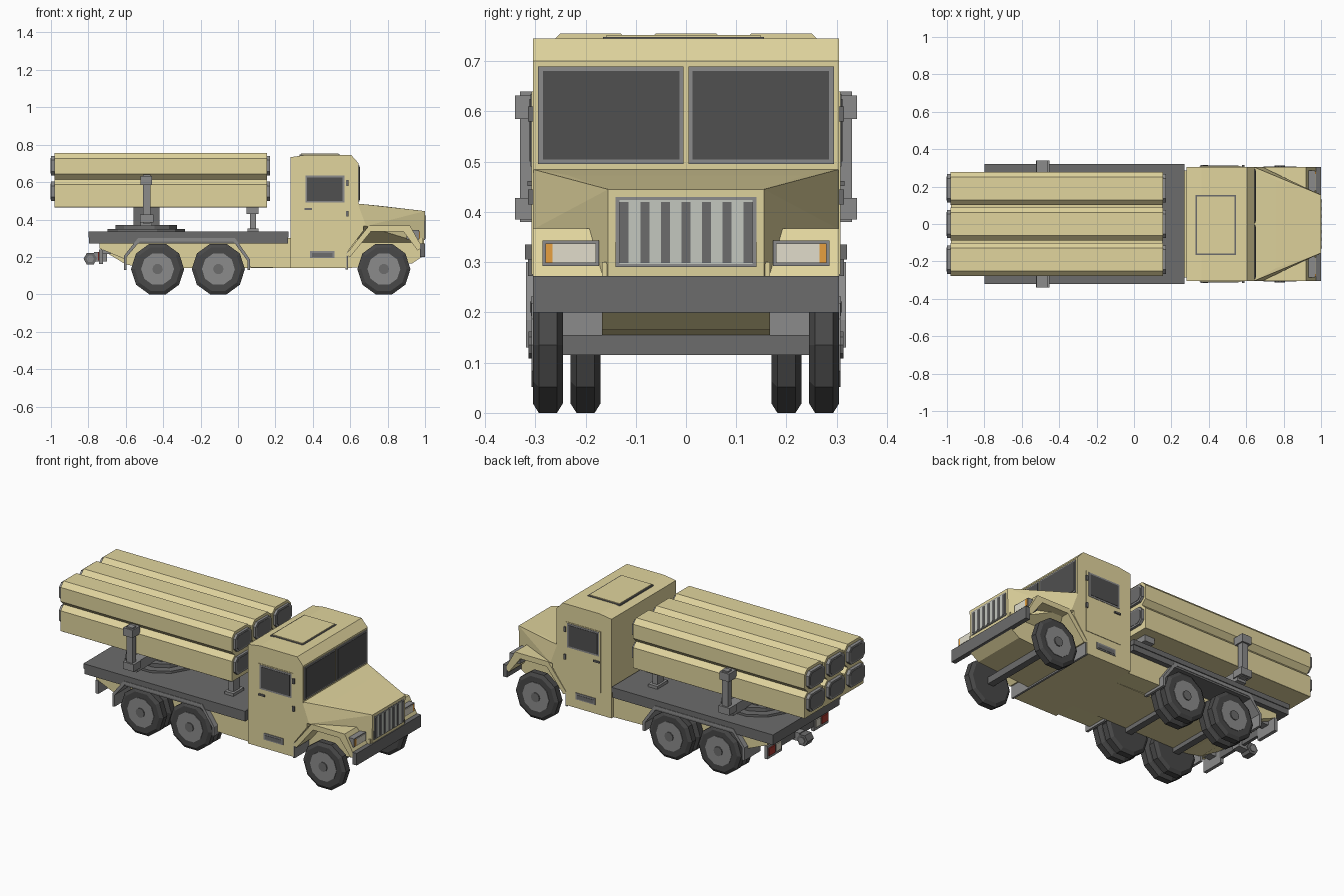
import bpy, bmesh, math
from mathutils import Vector

if "Cube" in bpy.data.objects:
    bpy.data.objects.remove(bpy.data.objects["Cube"])


def mat(name, r, g, b):
    m = bpy.data.materials.new(name)
    m.diffuse_color = (r, g, b, 1)
    m.use_nodes = True
    m.node_tree.nodes["Principled BSDF"].inputs["Base Color"].default_value = m.diffuse_color
    return m


SAND = mat("sand", .75, .66, .34)
DARK = mat("dark_grey", .15, .15, .15)
MID = mat("mid_grey", .26, .26, .26)
RUBBER = mat("rubber", .065, .065, .065)
GLASS = mat("glass", .08, .08, .08)
LENS = mat("lens", .75, .72, .6)
AMBER = mat("amber", .8, .35, .05)
RED = mat("red", .4, .04, .03)
SILVER = mat("silver", .55, .57, .52)


def finish(name, bm, m):
    bmesh.ops.recalc_face_normals(bm, faces=bm.faces)
    me = bpy.data.meshes.new(name)
    bm.to_mesh(me)
    bm.free()
    me.materials.append(m)
    ob = bpy.data.objects.new(name, me)
    bpy.context.collection.objects.link(ob)
    return ob


def prism(name, pts, axis, a, b, m):
    """Extrude a 2D profile along x (pts are y,z), y (x,z) or z (x,y) from a to b."""
    bm = bmesh.new()
    put = {'x': lambda p: (a, p[0], p[1]), 'y': lambda p: (p[0], a, p[1]),
           'z': lambda p: (p[0], p[1], a)}[axis]
    face = bm.faces.new([bm.verts.new(put(p)) for p in pts])
    ext = bmesh.ops.extrude_face_region(bm, geom=[face])
    step = Vector([b - a if axis == k else 0 for k in 'xyz'])
    bmesh.ops.translate(bm, vec=step, verts=[v for v in ext['geom'] if isinstance(v, bmesh.types.BMVert)])
    return finish(name, bm, m)


def box(name, x0, x1, y0, y1, z0, z1, m):
    return prism(name, [(x0, y0), (x1, y0), (x1, y1), (x0, y1)], 'z', z0, z1, m)


def hull(name, pts, m):
    bm = bmesh.new()
    for p in pts:
        bm.verts.new(p)
    bmesh.ops.convex_hull(bm, input=bm.verts)
    bmesh.ops.dissolve_limit(bm, angle_limit=.01, verts=bm.verts, edges=bm.edges)
    return finish(name, bm, m)


def ngon(cx, cz, r, n):
    return [(cx + r * math.sin(math.pi * (2 * i + 1) / n), cz - r * math.cos(math.pi * (2 * i + 1) / n))
            for i in range(n)]


def octagon(y, z, hy, hz, c, low=None):
    """Chamfered rectangle; low is the bottom chamfer."""
    d = c if low is None else low
    return [(y - hy + d, z - hz), (y + hy - d, z - hz), (y + hy, z - hz + d), (y + hy, z + hz - c),
            (y + hy - c, z + hz), (y - hy + c, z + hz), (y - hy, z + hz - c), (y - hy, z - hz + d)]


def tyre(name, x, y0, y1):
    """Ten-sided tyre with bevelled shoulders."""
    bm = bmesh.new()
    rings = []
    for y, r in ((y0, .122), (y0 + .012, .142), (y1 - .012, .142), (y1, .122)):
        rings.append([bm.verts.new((px, y, pz)) for px, pz in ngon(x, .135, r, 10)])
    for a, b in zip(rings, rings[1:]):
        for i in range(10):
            bm.faces.new((a[i], a[(i + 1) % 10], b[(i + 1) % 10], b[i]))
    bm.faces.new(rings[0])
    bm.faces.new(rings[-1])
    return finish(name, bm, RUBBER)


# Chassis and cargo deck
prism("chassis", [(-.74, .275), (-.74, .245), (-.6, .16), (-.5, .14), (.58, .14), (.93, .165),
                  (.99, .205), (.99, .3), (.28, .3)], 'y', -.167, .167, SAND)
box("deck_plate", -.8, .27, -.32, .32, .305, .335, DARK)
box("deck_frame", -.797, .267, -.315, .315, .272, .305, DARK)

# Cab
prism("cab", [(.28, .14), (.58, .14), (.58, .22), (.67, .34), (.67, .365), (.645, .37), (.645, .70),
              (.605, .745), (.36, .745), (.28, .733)], 'y', -.305, .305, SAND)
box("roof_hatch_rim", .33, .545, -.165, .155, .74, .748, DARK)
box("roof_hatch", .337, .538, -.158, .148, .74, .752, SAND)

# Hood with tapered shoulders
hood = []
for s in (-1, 1):
    hood += [(.64, s * .305, .485), (.76, s * .235, .473), (1, s * .155, .445), (.995, s * .155, .27),
             (.64, s * .305, .365), (.685, s * .305, .365), (.64, s * .155, .27)]
hull("hood", hood, SAND)

# Grille, bumper, front wheel liner
box("grille_frame", .99, 1.0, -.14, .14, .29, .43, MID)
box("grille_panel", .992, 1.002, -.132, .132, .296, .424, SILVER)
for i in range(7):
    y = (i - 3) * .041
    box("grille_slot", .995, 1.004, y - .009, y + .009, .298, .42, DARK)
box("front_bumper", .972, 1.0, -.305, .305, .2, .272, DARK)
box("front_wheel_liner", .575, .587, -.303, .303, .132, .235, MID)


def side_box(name, s, x0, x1, y0, y1, z0, z1, m):
    return box(name, x0, x1, min(s * y0, s * y1), max(s * y0, s * y1), z0, z1, m)


for s in (-1, 1):
    # Windscreen halves
    side_box("windscreen_frame", s, .64, .65, .005, .295, .495, .69, MID)
    side_box("windscreen_glass", s, .64, .652, .013, .285, .504, .681, GLASS)
    # Door, window, handle, hinges and step
    side_box("door", s, .35, .585, .3, .308, .275, .64, SAND)
    side_box("door_window_frame", s, .36, .57, .3, .31, .49, .635, MID)
    side_box("door_window", s, .37, .56, .3, .312, .5, .625, GLASS)
    side_box("door_handle", s, .355, .395, .3, .316, .452, .462, DARK)
    for z in (.595, .43):
        side_box("door_hinge", s, .578, .59, .3, .315, z - .015, z + .015, DARK)
    side_box("cab_step", s, .385, .515, .3, .309, .193, .232, MID)
    side_box("cab_step_recess", s, .395, .505, .3, .311, .2, .222, DARK)
    # Front fender and headlight
    prism("front_fender", [(.575, .21), (.7, .367), (.92, .367), (.985, .25), (.96, .235), (.885, .335),
                           (.71, .335), (.6, .2)], 'y', s * .15, s * .305, SAND)
    side_box("headlight_housing", s, .9, .968, .173, .286, .292, .343, MID)
    side_box("headlight_lens", s, .95, .972, .179, .266, .298, .337, LENS)
    side_box("turn_signal", s, .95, .972, .266, .28, .298, .337, AMBER)
    # Side skirts and rear mudguards
    prism("front_skirt", [(-.01, .275), (.06, .17), (.06, .145), (.28, .14), (.28, .3), (-.01, .3)],
          'y', s * .16, s * .285, SAND)
    prism("rear_skirt", [(-.74, .275), (-.74, .245), (-.61, .19), (-.54, .28)], 'y', s * .16, s * .285, SAND)
    prism("rear_mudguard", [(-.61, .13), (-.61, .205), (-.535, .3), (-.015, .3), (.065, .185), (.065, .13),
                            (.05, .13), (.05, .18), (-.025, .283), (-.525, .283), (-.595, .2), (-.595, .13)],
          'y', s * .165, s * .318, MID)
    # Wheels
    for name, x, pairs in (("front", .78, [(.245, .305)]), ("middle", -.105, [(.17, .23), (.245, .305)]),
                           ("rear", -.43, [(.17, .23), (.245, .305)])):
        for a, b in pairs:
            tyre(name + "_tyre", x, s * .5 * (a + b) - .03, s * .5 * (a + b) + .03)
        prism(name + "_rim", ngon(x, .135, .088, 10), 'y', s * .25, s * .308, MID)
        prism(name + "_hub", ngon(x, .135, .028, 10), 'y', s * .25, s * .314, DARK)
    # Tail lamp plates
    side_box("tail_plate", s, -.742, -.722, .15, .29, .162, .24, MID)
    side_box("tail_lamp", s, -.748, -.74, .22, .28, .18, .225, RED)
    side_box("reverse_lamp", s, -.748, -.74, .165, .21, .18, .225, LENS)
    side_box("tail_bracket", s, -.73, -.68, .19, .24, .215, .275, MID)
    # Launcher posts
    side_box("launcher_post", s, -.508, -.468, .295, .33, .38, .64, MID)
    side_box("post_head", s, -.522, -.46, .27, .34, .585, .632, MID)
    side_box("post_foot", s, -.525, -.453, .27, .34, .385, .428, MID)
    side_box("front_rest_leg", s, .063, .097, .12, .18, .335, .44, MID)
    side_box("front_rest_foot", s, .05, .11, .1, .2, .335, .352, MID)

for x, l in ((.78, .25), (-.105, .25), (-.43, .25)):
    box("axle", x - .02, x + .02, -l, l, .115, .155, DARK)

# Tow hitch
box("tail_bar", -.74, -.722, -.16, .16, .19, .23, DARK)
box("hitch_arm", -.77, -.7, -.025, .025, .175, .225, MID)
ring = prism("hitch_ring", ngon(-.79, .19, .036, 6), 'y', -.03, .03, DARK)
prism("hitch_eye", ngon(-.79, .19, .02, 6), 'y', -.034, .034, MID)

# Turntable and launcher supports
prism("turntable_base", ngon(-.49, 0, .215, 12), 'z', .33, .348, DARK)
prism("turntable", ngon(-.49, 0, .17, 12), 'z', .345, .37, DARK)
box("launcher_crossbeam", -.52, -.46, -.3, .3, .365, .425, MID)
box("launcher_pedestal", -.56, -.42, -.12, .12, .365, .47, DARK)
box("front_rest_bar", .045, .11, -.22, .22, .43, .467, MID)

# Launch tubes: three across, two rows, capped at both ends
box("tube_tray", -.978, .153, -.275, .275, .466, .56, SAND)
for y in (-.19, 0, .19):
    prism("upper_tube", octagon(y, .685, .0885, .07, .028), 'x', -.98, .155, SAND)
    prism("lower_tube", octagon(y, .54, .0885, .075, .028, .001), 'x', -.98, .155, SAND)
    for z in (.687, .55):
        for a, b in ((-1, -.97), (.15, .17)):
            prism("tube_cap", octagon(y, z, .076, .052, .022), 'x', a, b, MID)
        prism("tube_cap_panel", octagon(y, z, .064, .042, .018), 'x', -1.002, -.99, DARK)
        prism("tube_cap_panel", octagon(y, z, .064, .042, .018), 'x', .16, .172, DARK)
